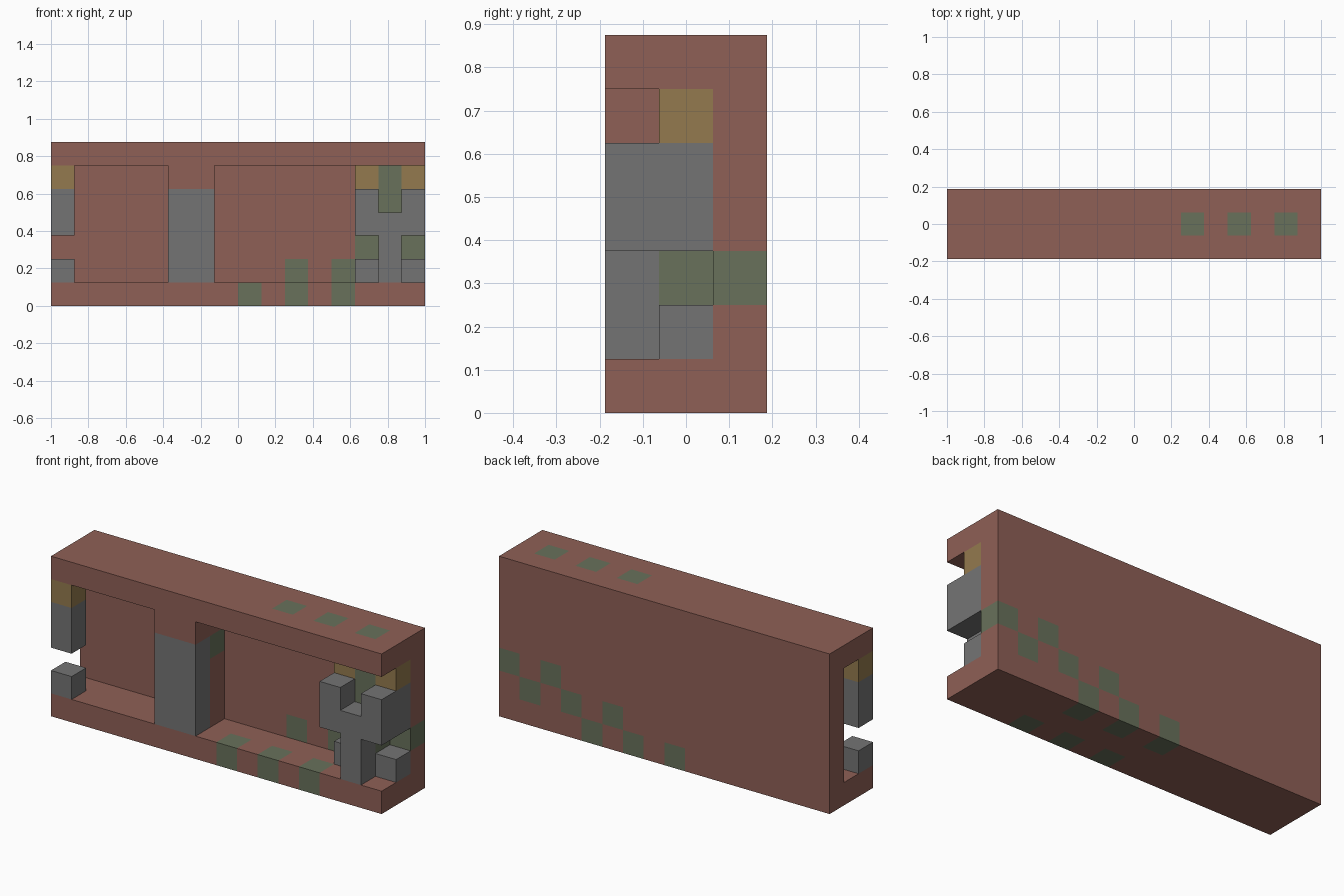
import bpy
import bmesh
from itertools import product
from mathutils import Vector

cube = bpy.data.objects.get("Cube")
if cube:
    bpy.data.objects.remove(cube, do_unlink=True)

UNIT = 0.125
ORIGIN = Vector((-1.0, -0.1875, 0.0))


def srgb(*rgb):
    return tuple((c / 255 / 12.92) if c < 11 else ((c / 255 + 0.055) / 1.055) ** 2.4
                 for c in rgb) + (1.0,)


def make_material(name, colour):
    mat = bpy.data.materials.new(name)
    mat.use_nodes = True
    mat.diffuse_color = colour
    for node in mat.node_tree.nodes:
        if node.type == 'BSDF_PRINCIPLED':
            node.inputs["Base Color"].default_value = colour
    return mat


MATERIALS = [
    make_material("brick_brown", srgb(143, 96, 86)),
    make_material("stone_grey", srgb(116, 116, 116)),
    make_material("ochre", srgb(148, 122, 78)),
    make_material("moss_green", srgb(104, 113, 91)),
]
BROWN, GREY, OCHRE, GREEN = range(4)


def box(xs, ys, zs):
    """Grid cells in inclusive ranges."""
    return set(product(*(range(a, b + 1) for a, b in (xs, ys, zs))))


# Cells of each part: x from left of the front, y from the front, z from the floor
parts = {
    "floor_slab": (box((0, 15), (0, 2), (0, 0)), BROWN),
    "roof_slab": (box((0, 15), (0, 2), (6, 6)), BROWN),
    "back_wall": (box((0, 15), (2, 2), (1, 5)), BROWN),
    "pillar_core": (box((5, 6), (1, 1), (1, 5)) | box((5, 6), (0, 0), (5, 5)), BROWN),
    "pillar_face": (box((5, 6), (0, 0), (1, 4)), GREY),
    "right_post_cap": (box((0, 0), (0, 0), (5, 5)), OCHRE),
    "right_post_upper": (box((0, 0), (0, 0), (3, 4)), GREY),
    "right_post_foot": (box((0, 0), (0, 0), (1, 1)), GREY),
    "statue_leg": (box((14, 14), (0, 1), (1, 2)), GREY),
    "statue_bar": (box((13, 15), (0, 1), (3, 3)), GREY),
    "statue_neck": (box((14, 14), (1, 1), (4, 5)), GREEN),
}
for side, x in (("inner", 13), ("outer", 15)):
    parts[f"statue_{side}_arm"] = (box((x, x), (0, 1), (4, 4)), GREY)
    parts[f"statue_{side}_cap"] = (box((x, x), (1, 1), (5, 5)), OCHRE)
    parts[f"statue_{side}_foot"] = (box((x, x), (1, 1), (1, 1)), GREY)

# Mossy cells: floor front edge, roof, zigzag on the back, pillar side, leg
moss = {(x, 0, 0) for x in (8, 10, 12)} | {(x, 1, 6) for x in (10, 12, 14)}
moss |= {(x, 2, 0) for x in (7, 9, 11)} | {(x, 2, 1) for x in (10, 12, 14)}
moss |= {(x, 2, 2) for x in (13, 15)} | {(6, 1, 4), (14, 1, 2)}

occupied = set().union(*(cells for cells, _ in parts.values()))


def build(name, cells, colour):
    """Skin the exposed sides of the cells, then merge flat areas of one colour."""
    bm = bmesh.new()
    for cell in sorted(cells):
        centre = Vector(cell) + Vector((0.5, 0.5, 0.5))
        for axis, sign in product(range(3), (-1, 1)):
            n = Vector((0, 0, 0))
            n[axis] = sign
            if tuple(int(c + d) for c, d in zip(cell, n)) in occupied:
                continue
            u, v = Vector((0, 0, 0)), Vector((0, 0, 0))
            u[(axis + 1) % 3] = 0.5
            v[(axis + 2) % 3] = 0.5 * sign
            mid = centre + n * 0.5
            corners = (mid - u - v, mid + u - v, mid + u + v, mid - u + v)
            face = bm.faces.new([bm.verts.new(ORIGIN + c * UNIT) for c in corners])
            face.material_index = GREEN if cell in moss else colour
    bmesh.ops.remove_doubles(bm, verts=bm.verts, dist=0.001)
    bmesh.ops.dissolve_limit(bm, angle_limit=0.02, verts=bm.verts, edges=bm.edges,
                             delimit={'MATERIAL'})
    mesh = bpy.data.meshes.new(name)
    bm.to_mesh(mesh)
    bm.free()
    for mat in MATERIALS:
        mesh.materials.append(mat)
    bpy.context.collection.objects.link(bpy.data.objects.new(name, mesh))


for part, (cells, colour) in parts.items():
    build(part, cells, colour)
